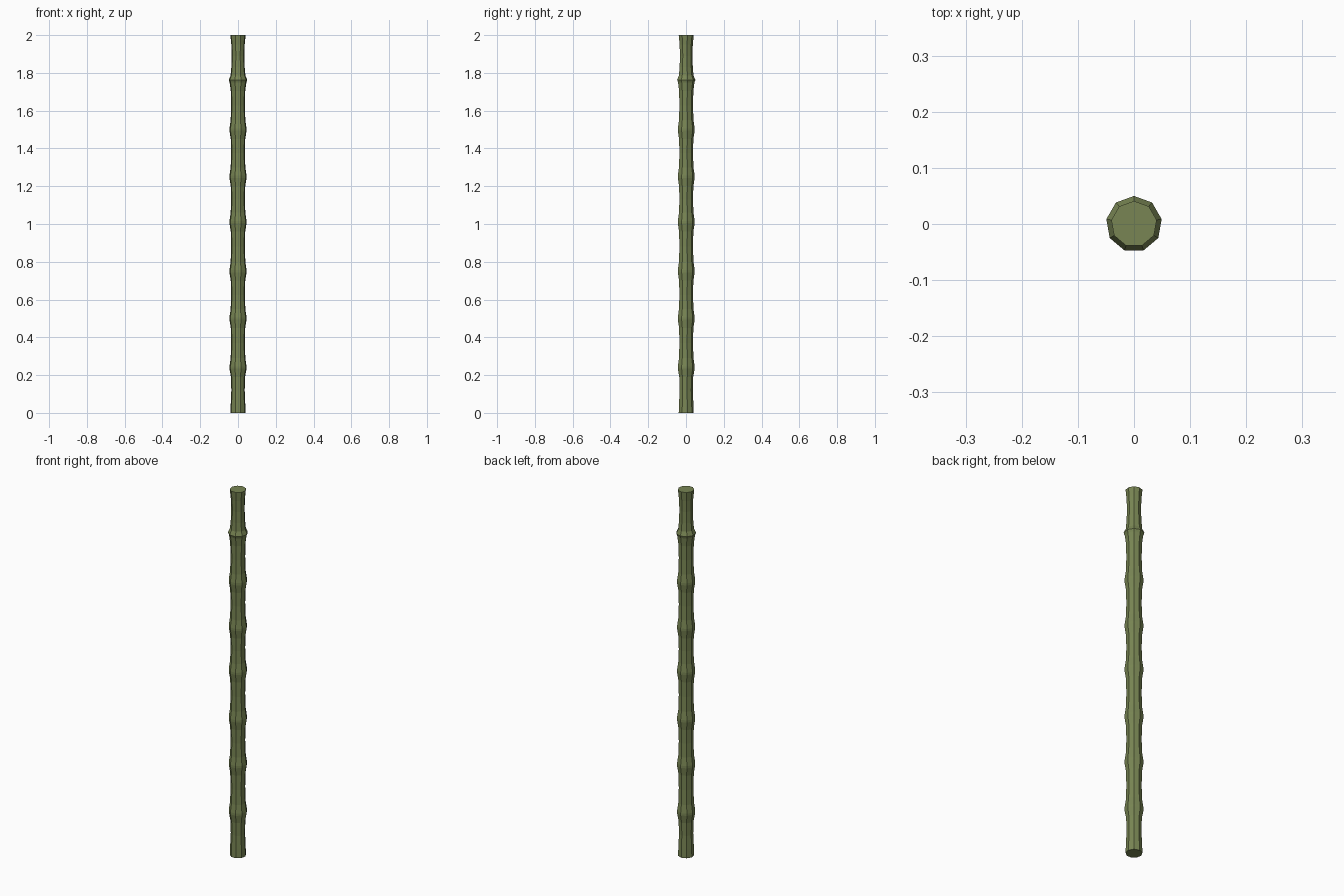
import bpy, bmesh, math

if "Cube" in bpy.data.objects:
    bpy.data.objects.remove(bpy.data.objects["Cube"])

SIDES = 9
HEIGHT = 2.0

green = bpy.data.materials.new("bamboo green")
green.diffuse_color = (0.188, 0.235, 0.087, 1)
green.use_nodes = True
green.node_tree.nodes["Principled BSDF"].inputs["Base Color"].default_value = green.diffuse_color

# Profile (height, radius): flared cut ends, slim internodes, swollen joints
profile = [(0.0, 0.041), (0.05, 0.039), (0.12, 0.036), (0.19, 0.038)]
joints = [0.24, 0.50, 0.75, 1.01, 1.25, 1.50]
for i, z in enumerate(joints):
    profile += [(z - 0.006, 0.046), (z + 0.006, 0.046), (z + 0.05, 0.0395)]
    nxt = joints[i + 1] if i + 1 < len(joints) else 1.755
    profile += [((z + nxt) / 2, 0.037), (nxt - 0.05, 0.039)]
# Sharper top joint and the thin last section
profile += [(1.75, 0.045), (1.763, 0.050), (1.785, 0.040), (1.83, 0.036),
            (1.89, 0.034), (1.95, 0.036), (HEIGHT, 0.041)]

# Stalk: stack of nine-sided rings with capped ends, one corner towards the back
bm = bmesh.new()
rings = []
for z, r in profile:
    ring = []
    for k in range(SIDES):
        a = math.pi / 2 + 2 * math.pi * k / SIDES
        ring.append(bm.verts.new((r * math.cos(a), r * math.sin(a), z)))
    rings.append(ring)
for low, high in zip(rings, rings[1:]):
    for k in range(SIDES):
        n = (k + 1) % SIDES
        bm.faces.new((low[k], low[n], high[n], high[k]))
bm.faces.new(rings[0][::-1])
bm.faces.new(rings[-1])

mesh = bpy.data.meshes.new("bamboo_stalk")
bm.to_mesh(mesh)
bm.free()
mesh.materials.append(green)
stalk = bpy.data.objects.new("bamboo_stalk", mesh)
bpy.context.collection.objects.link(stalk)
